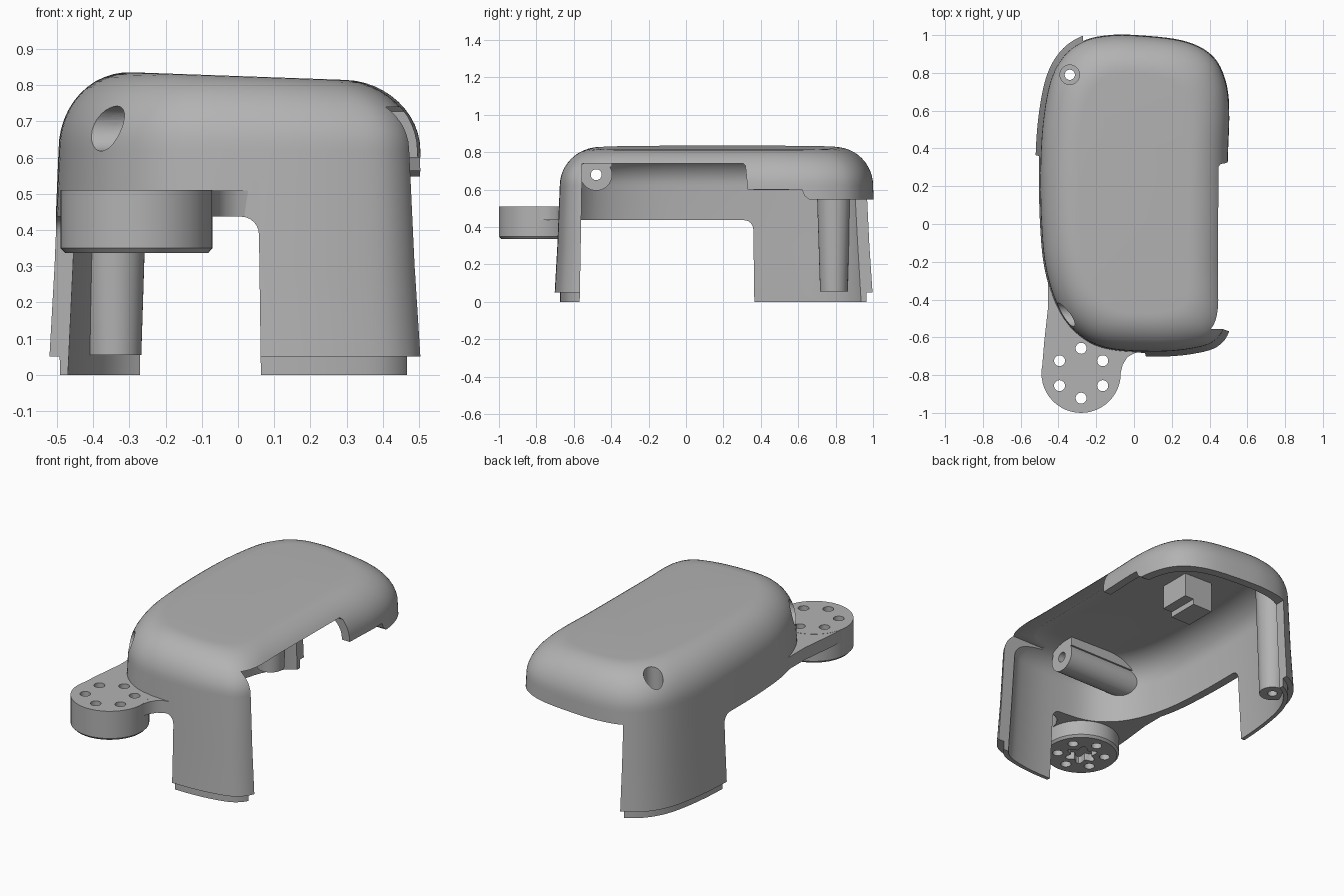
import bpy, bmesh
from math import sin, cos, pi, radians
from mathutils import Vector, Matrix

old = bpy.data.objects.get("Cube")
if old:
    bpy.data.objects.remove(old, do_unlink=True)

grey = bpy.data.materials.new("plain grey")
grey.use_nodes = True
grey.diffuse_color = (0.45, 0.45, 0.45, 1)
grey.node_tree.nodes["Principled BSDF"].inputs["Base Color"].default_value = grey.diffuse_color

HX, HY, CY = 0.49, 0.835, 0.163  # half sizes and centre of the plan


def make(name, bm):
    bmesh.ops.recalc_face_normals(bm, faces=bm.faces)
    mesh = bpy.data.meshes.new(name)
    bm.to_mesh(mesh)
    bm.free()
    mesh.materials.append(grey)
    obj = bpy.data.objects.new(name, mesh)
    bpy.context.collection.objects.link(obj)
    return obj


def prism(name, points, axis, lo, hi):
    """Extrude a 2D outline along one axis."""
    def place(a, b, c):
        return {"x": (c, a, b), "y": (a, c, b), "z": (a, b, c)}[axis]
    bm = bmesh.new()
    ends = [[bm.verts.new(place(a, b, c)) for a, b in points] for c in (lo, hi)]
    bm.faces.new(ends[0])
    bm.faces.new(ends[1])
    n = len(points)
    for i in range(n):
        j = (i + 1) % n
        bm.faces.new((ends[0][i], ends[0][j], ends[1][j], ends[1][i]))
    return make(name, bm)


def rod(name, start, end, r1, r2=None):
    """Cylinder or cone between two points."""
    a, b = Vector(start), Vector(end)
    bm = bmesh.new()
    turn = (b - a).to_track_quat("Z", "Y").to_matrix().to_4x4()
    bmesh.ops.create_cone(bm, cap_ends=True, segments=48, radius1=r1, radius2=r2 or r1,
                          depth=(b - a).length, matrix=Matrix.Translation((a + b) / 2) @ turn)
    return make(name, bm)


def boolean(obj, operation, tools):
    for tool in tools:
        mod = obj.modifiers.new("cut", "BOOLEAN")
        mod.operation, mod.object, mod.solver = operation, tool, "EXACT"
    graph = bpy.context.evaluated_depsgraph_get()
    mesh = bpy.data.meshes.new_from_object(obj.evaluated_get(graph))
    obj.modifiers.clear()
    obj.data = mesh


# Plan outline of the cover, smoothed through a few points
PLAN = [(.495, .3), (.503, .6), (.475, .78), (.4, .9), (.25, .97), (0, .998), (-.15, .995),
        (-.27, .965), (-.37, .89), (-.44, .76), (-.48, .55), (-.495, .3), (-.49, 0),
        (-.465, -.24), (-.4, -.44), (-.3, -.575), (-.15, -.655), (.1, -.675), (.3, -.66),
        (.43, -.615), (.488, -.5), (.49, -.25)]


def smooth_loop(points, steps=6):
    out, n = [], len(points)
    for i in range(n):
        p0, p1, p2, p3 = (Vector(points[(i + k) % n]) for k in (-1, 0, 1, 2))
        for s in range(steps):
            t = s / steps
            out.append(0.5 * (2 * p1 + (p2 - p0) * t + (2 * p0 - 5 * p1 + 4 * p2 - p3) * t * t
                              + (3 * p1 - p0 - 3 * p2 + p3) * t ** 3))
    return out


OUTLINE = smooth_loop(PLAN)


def levels(inset, lip):
    """Height and inset of each ring: drafted wall, then rounded shoulder."""
    base = inset + lip
    rings = [(0, base - .027), (.05, base - .027), (.05, inset - .027), (.3, inset - .013)]
    if not lip:
        del rings[1:3]
    for k in range(13):
        a = k / 12 * pi / 2
        rings.append((.62 + (.205 - inset) * sin(a), inset + (.2 - inset * .4) * (1 - cos(a))))
    return rings


def ring(bm, z, inset):
    verts = []
    tilt = max(0, z - .6) / .22 * .035
    for p in OUTLINE:
        x = p.x * (1 - inset / HX)
        y = CY + (p.y - CY) * (1 - inset / HY)
        verts.append(bm.verts.new((x, y, z - tilt * x)))
    return verts


def dome(name, inset, lip=0, inner=None):
    """Solid dome, or a shell open below when an inner inset is given."""
    bm = bmesh.new()
    rims = []
    for d, step in ((inset, lip), (inner, 0)):
        if d is None:
            continue
        rings = [ring(bm, z, i) for z, i in levels(d, step)]
        for a, b in zip(rings, rings[1:]):
            for i in range(len(a)):
                j = (i + 1) % len(a)
                bm.faces.new((a[i], a[j], b[j], b[i]))
        bm.faces.new(rings[-1])
        rims.append(rings[0])
    if inner is None:
        bm.faces.new(rims[0])
    else:
        a, b = rims
        for i in range(len(a)):
            j = (i + 1) % len(a)
            bm.faces.new((a[i], a[j], b[j], b[i]))
    return make(name, bm)


def rounded(x, z, r, far):
    """Window outline with one rounded upper corner at (x, z)."""
    arc = [(x - r + r * cos(a * pi / 12), z - r + r * sin(a * pi / 12)) for a in range(7)]
    return [(far, -.2), (x + .008, -.2)] + arc + [(far, z)]


# Cover and the openings in its walls
cover = dome("cover_shell", 0, lip=.028, inner=.05)
core = dome("core_helper", .025)
side = [(-.572, -.2), (-.555, .74), (.305, .74), (.318, .727), (.33, .6), (.62, .6), (.635, .565),
        (.66, .548), (1.3, .548), (1.3, -.2)]
openings = [
    prism("side_opening", side, "x", .2, 1),
    prism("back_opening", [(-.27, -.2), (1.1, -.2), (1.1, .548), (-.27, .548)], "y", .66, 1.3),
    prism("left_opening", rounded(.36, .437, .05, -1.2), "x", -1, -.2),
    prism("front_opening", rounded(.058, .437, .05, -1.1), "y", -1.2, 0),
]

# Screw wells: vertical at the back corner, sideways at the front corner
PX, PY, BY, BZ = -.34, .79, -.48, .68
wells = [
    rod("post_bore", (PX, PY, .2), (PX, PY, 1), .052),
    rod("post_hole", (PX, PY, -.1), (PX, PY, .9), .027),
    rod("boss_bore", (-1, BY, BZ), (-.1, BY, BZ), .062),
    rod("boss_hole", (-.9, BY, BZ), (.4, BY, BZ), .029),
]
boolean(cover, "DIFFERENCE", openings + wells)

post = rod("screw_post", (PX, PY, .055), (PX, PY, .9), .073, .1)
boss = rod("screw_boss", (-.7, BY, BZ), (.12, BY, BZ), .085)
for part, cuts in ((post, wells[:2]), (boss, wells[2:])):
    boolean(part, "INTERSECT", [core])
    boolean(part, "DIFFERENCE", cuts)

# Web joining the boss to the ceiling
web = prism("boss_web", [(BY - .075, BZ + .04), (BY + .085, BZ + .04), (BY + .085, .83),
                         (BY - .075, .83)], "x", -.5, .12)
boolean(web, "INTERSECT", [core])
boolean(web, "DIFFERENCE", wells[2:])

# Ceiling block with a small step under it
block = prism("ceiling_block", [(-.1, .36), (.09, .36), (.09, .55), (-.1, .55)], "z", .63, .795)
foot = prism("block_step", [(-.1, .36), (.03, .36), (.03, .55), (-.1, .55)], "z", .597, .64)

# Mounting disc, its arm and the ring of holes
DX, DY, R = -.28, -.79, .21
disc = rod("mount_disc", (DX, DY, .35), (DX, DY, .51), R)
rim = rod("disc_chamfer", (DX, DY, .337), (DX, DY, .35), R - .012, R)
arc = [(DX + (R - .001) * cos(radians(a)), DY + (R - .001) * sin(radians(a)))
       for a in range(0, -181, -10)]
outline = [(.06, -.6), (.04, -.675), (0, -.685), (-.035, -.705), (-.06, -.745)] + arc
outline += [(-.475, -.62), (-.456, -.45), (-.456, -.22), (-.3, -.25)]
arm = prism("mount_arm", outline, "z", .437, .509)
holes = []
for k in range(6):
    a = radians(90 + 60 * k)
    x, y = DX + .132 * cos(a), DY + .132 * sin(a)
    holes.append(rod("mount_hole", (x, y, .2), (x, y, .7), .029))
lobes = [(DX + (.075 + .018 * cos(6 * a)) * cos(a), DY + (.075 + .018 * cos(6 * a)) * sin(a))
         for a in (radians(5 * k) for k in range(72))]
recess = prism("horn_recess", lobes, "z", .2, .38)
boolean(arm, "DIFFERENCE", [core] + holes)
boolean(disc, "DIFFERENCE", holes + [recess])
boolean(rim, "DIFFERENCE", holes + [recess])

# Remove the cutters, then smooth the rounded parts
for tool in openings + wells + holes + [recess, core]:
    bpy.data.objects.remove(tool, do_unlink=True)
for obj in (cover, post, boss, web, block, foot, disc, rim, arm):
    bpy.ops.object.select_all(action="DESELECT")
    obj.select_set(True)
    bpy.context.view_layer.objects.active = obj
    bpy.ops.object.shade_smooth_by_angle(angle=radians(32))
